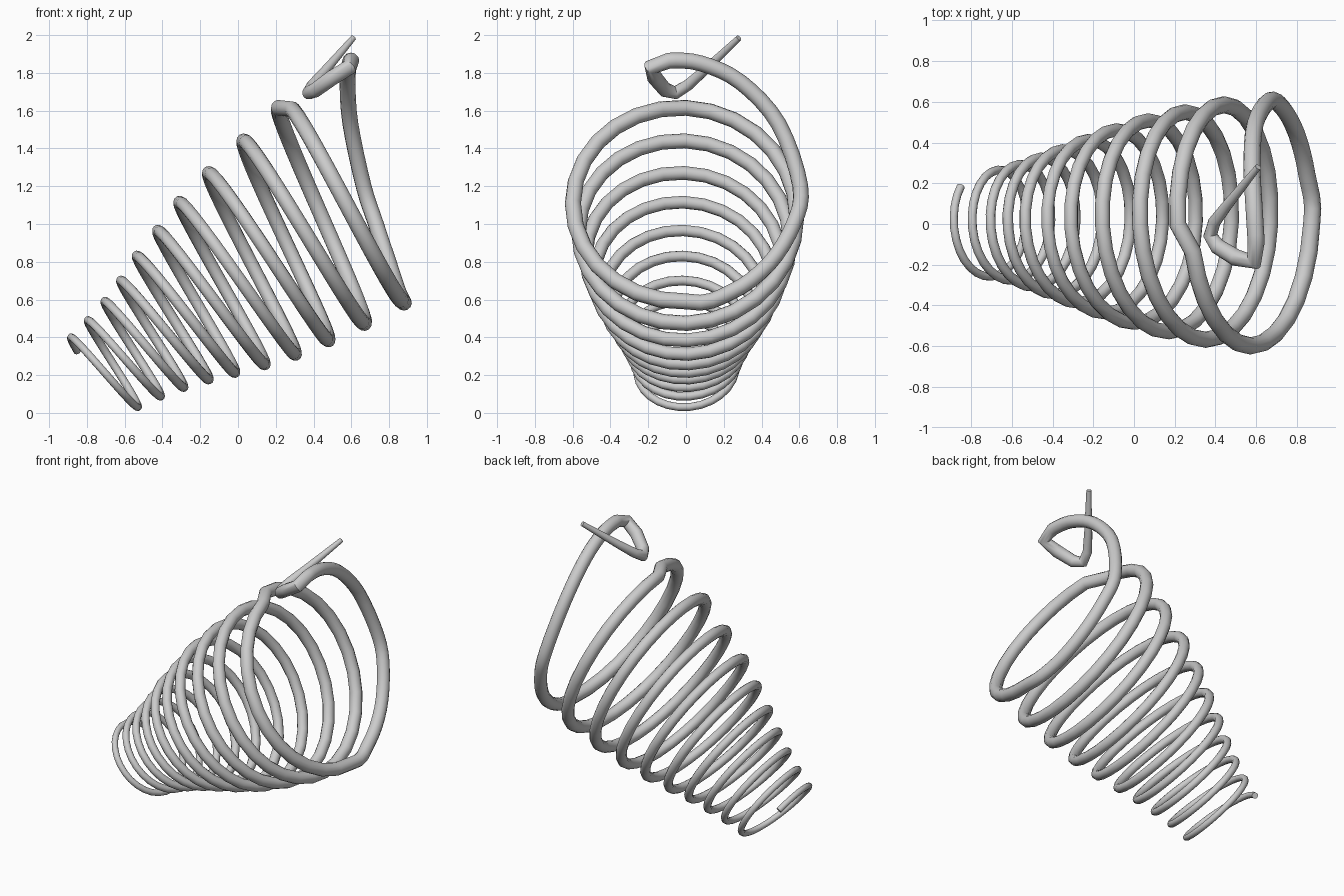
import bpy, math
from mathutils import Vector

if "Cube" in bpy.data.objects:
    bpy.data.objects.remove(bpy.data.objects["Cube"])

# Crest (x, z) and trough (x, z) of each coil turn, read at y = 0
TOPS = [(-.885, .40), (-.795, .49), (-.705, .59), (-.62, .70), (-.535, .83),
        (-.425, .965), (-.31, 1.115), (-.155, 1.27), (.03, 1.44), (.215, 1.615)]
LOWS = [(-.53, .03), (-.41, .087), (-.288, .135), (-.156, .177), (-.018, .214),
        (.14, .257), (.303, .31), (.478, .384), (.668, .474), (.873, .59)]
# Half width in y for each turn
AMPS = [.255, .27, .30, .335, .375, .425, .475, .52, .56, .595, .61]


def sample(table, u):
    """Linear lookup with extrapolation at both ends."""
    i = max(0, min(len(table) - 2, math.floor(u)))
    a, b = table[i], table[i + 1]
    return a + (b - a) * (u - i)


def wire_radius(t):
    return .020 + .022 * max(0, (t - 1) / 9) ** 1.2


tops = [Vector(p) for p in TOPS]
lows = [Vector(p) for p in LOWS]

# Conical leaning coil
path = []
first, last, per_turn = .87, 10.5, 28
count = round((last - first) * per_turn)
for n in range(count):
    t = first + (last - first) * n / count
    top, low = sample(tops, t - 1), sample(lows, t - 1.5)
    if t > 10.03:                       # bend where the last turn steps outward
        top.x += .06
    c, s = math.cos(2 * math.pi * t), math.sin(2 * math.pi * t)
    p = (top + low) / 2 + (top - low) / 2 * c
    path.append((Vector((p.x, -sample(AMPS, t - 1) * s, p.y)), wire_radius(t)))

# Last half turn rising to the hook, smoothed through a few points
rise = [path[-4][0], Vector((.873, 0, .59)), Vector((.85, .24, .64)), Vector((.80, .44, .79)),
        Vector((.73, .57, 1.0)), Vector((.665, .605, 1.2)), Vector((.595, .49, 1.53)),
        Vector((.58, .29, 1.75)), Vector((.59, .08, 1.85)), Vector((.60, -.09, 1.865)),
        Vector((.60, -.17, 1.85))]
for i in range(1, len(rise) - 2):
    a, b, c, d = rise[i - 1:i + 3]
    for k in range(4):
        u = k / 4
        p = .5 * (2 * b + (c - a) * u + (2 * a - 5 * b + 4 * c - d) * u * u
                  + (3 * b - a - 3 * c + d) * u ** 3)
        path.append((p, .042))

# Small folded hook with a tapering tip
for x, y, z, r in [(.60, -.09, 1.865, .042), (.59, -.185, 1.83, .042), (.50, -.165, 1.775, .042),
                   (.41, -.11, 1.71, .040), (.375, -.055, 1.695, .036), (.395, .01, 1.735, .031),
                   (.46, .095, 1.81, .026), (.61, .28, 1.985, .016)]:
    path.append((Vector((x, y, z)), r))

# Sweep the wire along the path
curve = bpy.data.curves.new("spring_coil", 'CURVE')
curve.dimensions = '3D'
curve.bevel_depth = 1
curve.bevel_resolution = 4
curve.use_fill_caps = True
spline = curve.splines.new('POLY')
spline.points.add(len(path) - 1)
for point, (p, r) in zip(spline.points, path):
    point.co = (*p, 1)
    point.radius = r
coil = bpy.data.objects.new("spring_coil", curve)
bpy.context.collection.objects.link(coil)

steel = bpy.data.materials.new("plain grey")
steel.diffuse_color = (.6, .6, .6, 1)
steel.use_nodes = True
steel.node_tree.nodes["Principled BSDF"].inputs["Base Color"].default_value = steel.diffuse_color
curve.materials.append(steel)

bpy.context.view_layer.objects.active = coil
coil.select_set(True)
bpy.ops.object.convert(target='MESH')
bpy.ops.object.shade_smooth_by_angle(angle=math.radians(40))
